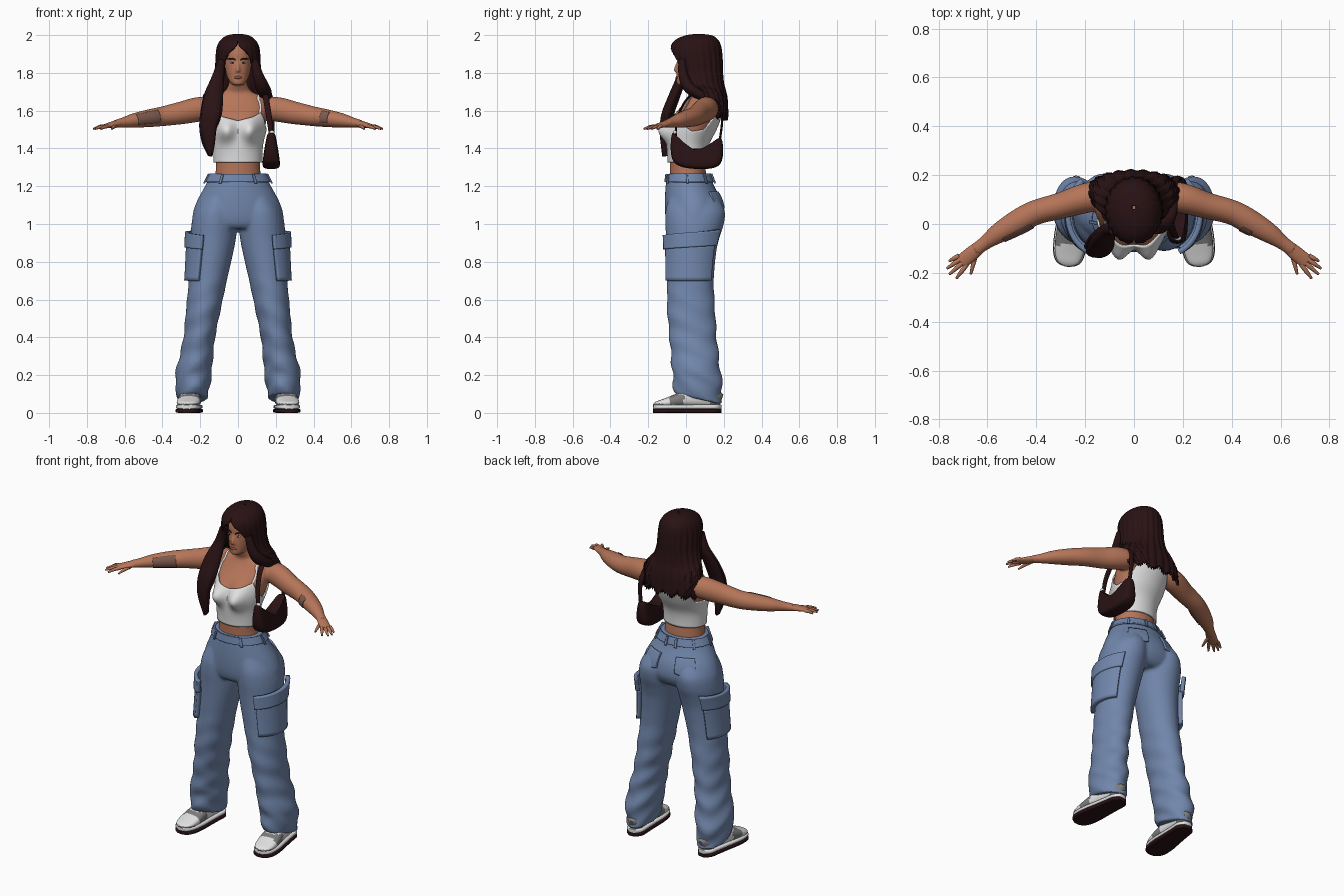
import bpy, bmesh
from math import sin, cos, pi, exp
from mathutils import Vector

if "Cube" in bpy.data.objects:
    bpy.data.objects.remove(bpy.data.objects["Cube"])


def material(name, rgb):
    m = bpy.data.materials.new(name)
    m.use_nodes = True
    m.diffuse_color = (*rgb, 1)
    m.node_tree.nodes["Principled BSDF"].inputs["Base Color"].default_value = (*rgb, 1)
    return m


SKIN = material("skin", (.47, .18, .1))
DARK = material("dark brown", (.022, .006, .007))
DENIM = material("denim blue", (.165, .24, .41))
WHITE = material("white", (.75, .75, .75))
GREY = material("grey", (.2, .2, .2))
INK = material("faded ink", (.2, .1, .075))
LIP = material("lip red", (.3, .08, .06))


def dense(rows, k=6):
    """Smoothly interpolate rows of numbers."""
    out, last = [], len(rows) - 1
    for i in range(last):
        quad = [rows[min(max(i + j, 0), last)] for j in (-1, 0, 1, 2)]
        for s in range(k):
            t = s / k
            out.append([b + .5 * t * (c - a + t * (2*a - 5*b + 4*c - d + t * (3*(b - c) + d - a)))
                        for a, b, c, d in zip(*quad)])
    return out + [list(rows[-1])]


def at(rows, x):
    """Linear lookup in rows sorted by their first number."""
    x = min(max(x, rows[0][0]), rows[-1][0])
    for r, s in zip(rows, rows[1:]):
        if x <= s[0]:
            t = (x - r[0]) / max(s[0] - r[0], 1e-9)
            return [p + t * (q - p) for p, q in zip(r, s)]


def skin_over(bm, rows, cap):
    vs = [[bm.verts.new(p) for p in row] for row in rows]
    for r, s in zip(vs, vs[1:]):
        for i in range(len(r) - 1):
            bm.faces.new((r[i], r[i + 1], s[i + 1], s[i]))
    if cap:
        for r in (vs[0], vs[-1]):
            bm.faces.new(r[:-1])


def ring_point(row, a, off=0):
    """Horizontal section: height, centre x, half width, front y, back y; angle 0 is front."""
    z, cx, rx, yf, yb = row[:5]
    return Vector((cx + (rx + off) * sin(a), (yf + yb) / 2 - ((yb - yf) / 2 + off) * cos(a), z))


def chest_point(row, a, off=0):
    p = ring_point(row, a, off)
    if cos(a) > 0:
        p.y -= .06 * exp(-((abs(p.x) - .065) / .045) ** 2 - ((p.z - 1.495) / .055) ** 2)
    return p


def stack(bm, rows, point=ring_point, n=48):
    skin_over(bm, [[point(r, -pi + 2 * pi * i / n) for i in range(n + 1)] for r in rows], True)


def patch(bm, rows, a0, a1, low, high, off, point=ring_point, n=40, m=10):
    """Sheet lying on a stack between two angles and two heights."""
    angles = [a0 + (a1 - a0) * i / n for i in range(n + 1)]
    skin_over(bm, [[point(at(rows, low(a) + (high(a) - low(a)) * j / m), a, off) for a in angles]
                   for j in range(m + 1)], False)


def tube(bm, rows, ref=(0, 0, 1), n=16, k=5, square=1, arc=(0, 2 * pi), cap=True):
    """Sweep: x, y, z, half width, half height."""
    rows, out = dense(rows, k), []
    for i, r in enumerate(rows):
        t = Vector(rows[min(i + 1, len(rows) - 1)][:3]) - Vector(rows[max(i - 1, 0)][:3])
        side = t.cross(Vector(ref)).normalized()
        up = side.cross(t).normalized()
        ring = []
        for j in range(n + 1):
            a = arc[0] + (arc[1] - arc[0]) * j / n
            c, s = [(1 if v > 0 else -1) * abs(v) ** square for v in (cos(a), sin(a))]
            ring.append(Vector(r[:3]) + side * c * max(r[3], .001) + up * s * max(r[4], .001))
        out.append(ring)
    skin_over(bm, out, cap)


def ball(bm, centre, size):
    for v in bmesh.ops.create_uvsphere(bm, u_segments=16, v_segments=10, radius=1)["verts"]:
        v.co = Vector(centre) + v.co * Vector(size)


def finish(name, bm, mats, voxel=0, solid=0, subdiv=0, flip=False, rule=None):
    if flip:
        for v in bm.verts:
            v.co.x *= -1
    bmesh.ops.remove_doubles(bm, verts=bm.verts, dist=1e-5)
    bmesh.ops.recalc_face_normals(bm, faces=bm.faces)
    me = bpy.data.meshes.new(name)
    bm.to_mesh(me)
    ob = bpy.data.objects.new(name, me)
    bpy.context.collection.objects.link(ob)
    for m in mats:
        me.materials.append(m)
    for p in me.polygons:
        p.use_smooth = True
        if rule:
            p.material_index = rule(p.center)
    me.set_sharp_from_angle(angle=.9)
    if voxel:
        r = ob.modifiers.new("merge", 'REMESH')
        r.mode, r.voxel_size, r.use_smooth_shade = 'VOXEL', voxel, True
        s = ob.modifiers.new("soften", 'SMOOTH')
        s.factor, s.iterations = .5, 4
    if solid:
        s = ob.modifiers.new("thickness", 'SOLIDIFY')
        s.thickness, s.offset = solid, 0
    if subdiv:
        ob.modifiers.new("round", 'SUBSURF').levels = subdiv
        ob.modifiers["round"].render_levels = subdiv
    return ob


def make(name, build, mats, pair=False, **kw):
    for flip in ((False, True) if pair else (False,)):
        bm = bmesh.new()
        build(bm)
        finish(("right_" if flip else "left_") + name if pair else name, bm, mats, flip=flip, **kw)
        bm.free()


# Body: torso, head, nose and arms merged
torso = dense([(1.2, 0, .13, -.085, .11), (1.28, 0, .118, -.085, .105), (1.34, 0, .117, -.086, .1),
               (1.42, 0, .121, -.09, .11), (1.5, 0, .14, -.085, .15), (1.57, 0, .155, -.065, .175),
               (1.63, 0, .162, -.02, .175), (1.675, 0, .135, .01, .155), (1.7, 0, .075, .015, .125),
               (1.74, 0, .05, 0, .095), (1.8, 0, .046, 0, .09)])
head = dense([(1.735, 0, .022, -.046, 0), (1.75, 0, .042, -.05, .05), (1.78, 0, .058, -.05, .1),
              (1.82, 0, .067, -.05, .13), (1.86, 0, .073, -.046, .14), (1.9, 0, .075, -.046, .145),
              (1.94, 0, .07, -.036, .14), (1.97, 0, .05, -.01, .11)])
arm = [(.09, .11, 1.615, .045, .04), (.16, .112, 1.612, .06, .06), (.22, .1, 1.605, .06, .065),
       (.3, .075, 1.588, .054, .06), (.4, .048, 1.57, .051, .052), (.47, .012, 1.56, .051, .047),
       (.55, -.035, 1.548, .042, .038), (.61, -.078, 1.537, .029, .026), (.65, -.108, 1.53, .028, .02)]


def body(bm):
    stack(bm, torso, chest_point)
    stack(bm, head)
    tube(bm, [(0, -.04, 1.862, .006, .006), (0, -.054, 1.825, .009, .009), (0, -.055, 1.806, .014, .01)], (0, 1, 0))
    tube(bm, arm, n=24)
    tube(bm, [(-r[0], *r[1:]) for r in arm], n=24)


make("body", body, [SKIN], voxel=.006)


# Hands: palm, four fingers and a thumb
def hand(bm):
    tube(bm, [(.625, -.088, 1.535, .026, .02), (.665, -.122, 1.526, .03, .016), (.708, -.155, 1.517, .029, .01)])
    for bx, by, tx, ty in ((.716, -.13, .757, -.152), (.707, -.142, .766, -.182), (.695, -.153, .756, -.206),
                           (.684, -.165, .727, -.223), (.648, -.125, .668, -.205)):
        tube(bm, [(bx, by, 1.518, .01, .01), ((bx + tx) / 2, (by + ty) / 2, 1.514, .009, .009),
                  (tx, ty, 1.503, .005, .005)], n=10)


make("hand", hand, [SKIN], pair=True)


# Forearm ink plates
def ink(sign, lo, hi, arc):
    rows = [(sign * x, y, z, w + .002, h + .002) for x, y, z, w, h in dense(arm) if lo < x < hi]
    return lambda bm: tube(bm, rows, arc=arc, cap=False, k=2)


make("left_forearm_ink", ink(1, .45, .51, (-.5, .9)), [INK], solid=.003)
make("right_forearm_ink", ink(-1, .43, .56, (pi - .9, pi + .6)), [INK], solid=.003)

# Face details
make("eye", lambda bm: ball(bm, (.03, -.036, 1.854), (.013, .006, .005)), [WHITE], pair=True)
make("iris", lambda bm: ball(bm, (.029, -.039, 1.854), (.0055, .005, .005)), [DARK], pair=True)
make("eyebrow", lambda bm: tube(bm, [(.013, -.045, 1.869, .004, .003), (.033, -.037, 1.876, .004, .004),
                                     (.054, -.018, 1.873, .003, .002)], n=8), [DARK], pair=True)
make("lips", lambda bm: ball(bm, (0, -.047, 1.776), (.022, .008, .008)), [LIP])

# Hair: shell with a face opening, plus front locks
hair_rows = dense([(2, 0, .008, .06, .075, 0), (1.992, 0, .055, 0, .135, 0), (1.97, 0, .086, -.05, .165, 0),
                   (1.94, 0, .103, -.073, .178, .1), (1.9, 0, .109, -.075, .183, .48),
                   (1.85, 0, .111, -.062, .186, .72), (1.8, 0, .115, -.05, .187, .85),
                   (1.74, 0, .135, -.03, .193, 1.1), (1.7, 0, .162, 0, .203, 1.3),
                   (1.65, 0, .185, .03, .212, 1.6), (1.57, 0, .185, .07, .215, 1.9)])


def hair(bm, n=90):
    rows = []
    for r in hair_rows:
        opening, fall = max(r[5], 0), max(0, (1.75 - r[0]) / .18)
        row = []
        for i in range(n + 1):
            a = opening + (2 * pi - 2 * opening) * i / n
            p = ring_point(r, a, .003 * sin(a * 22) * min(1, (2 - r[0]) * 9))
            p.z += fall * (.012 * sin(i * 2.1) - .012 * cos(i * .35))
            row.append(p)
        rows.append(row)
    skin_over(bm, rows, False)


make("hair", hair, [DARK], solid=.014)


def locks(bm):
    for dx, dy, w in ((0, 0, 1), (-.018, .02, .75), (.014, -.012, .6)):
        tube(bm, [(x + dx * f, y + dy * f, z, rw * w, .026 * w) for x, y, z, rw, f in (
            (-.085, -.02, 1.87, .02, 0), (-.105, -.025, 1.78, .032, .4), (-.128, -.065, 1.68, .05, .8),
            (-.14, -.1, 1.59, .055, 1), (-.155, -.112, 1.51, .043, 1), (-.152, -.108, 1.43, .03, .9),
            (-.145, -.1, 1.36, .005, .5))], (0, 1, 0))
    tube(bm, [(.085, -.02, 1.87, .02, .02), (.105, -.015, 1.79, .028, .025), (.127, .01, 1.73, .036, .03),
              (.145, .06, 1.69, .035, .025), (.155, .15, 1.65, .02, .02)], (0, 1, 0))


make("front_locks", locks, [DARK])

# Crop top with thin straps
neckline = [(0, 1.545), (.5, 1.565), (.8, 1.59), (1.2, 1.52), (1.6, 1.49), (2.1, 1.5), (2.5, 1.6), (pi, 1.64)]
make("crop_top", lambda bm: patch(bm, torso, -pi, pi, lambda a: 1.325, lambda a: at(neckline, abs(a))[1],
                                  .008, chest_point, 96, 24), [WHITE], solid=.008)


def strap(bm):
    pts = [chest_point(at(torso, z), .79, .005) for z in (1.58, 1.61, 1.64, 1.665)]
    pts += [Vector((.112, .07, 1.692))]
    pts += [chest_point(at(torso, z), pi - .75, .005) for z in (1.665, 1.63, 1.58)]
    tube(bm, [(*p, .003, .006) for p in pts], (1, 0, 0), n=8)


make("top_strap", strap, [WHITE], pair=True)

# Jeans: hips and two loose legs merged, with soft folds and a sloping hem
hips = dense([(.975, 0, .2, -.08, .15), (1, 0, .235, -.1, .18), (1.05, 0, .24, -.11, .2), (1.12, 0, .218, -.112, .19),
              (1.2, 0, .175, -.108, .15), (1.265, 0, .142, -.1, .125)])
leg = dense([(.075, .24, .08, -.062, .19), (.12, .24, .086, -.067, .19), (.2, .236, .096, -.072, .188),
             (.28, .224, .09, -.078, .176), (.4, .205, .084, -.088, .163), (.55, .183, .092, -.1, .154),
             (.7, .16, .101, -.1, .147), (.85, .139, .114, -.102, .16), (.93, .13, .12, -.105, .178),
             (1, .125, .121, -.11, .2), (1.07, .118, .112, -.108, .205), (1.14, .1, .09, -.09, .17)])


def jeans(bm):
    stack(bm, hips)
    stack(bm, leg)
    stack(bm, [(r[0], -r[1], *r[2:]) for r in leg])
    for v in bm.verts:
        x, y, z = abs(v.co.x), v.co.y, v.co.z
        fold = max(0, 1 - z / .8)
        v.co.y += .008 * fold * sin(48 * z + 22 * x)
        v.co.x += .006 * fold * sin(55 * z + 25 * y) * (1 if v.co.x > 0 else -1)
        v.co.z -= (y - .06) * .3 * max(0, 1 - z / .3)


make("jeans", jeans, [DENIM], voxel=.009)
make("waistband", lambda bm: patch(bm, hips, -pi, pi, lambda a: 1.222, lambda a: 1.268, .004, n=64), [DENIM], solid=.01)


def belt_loops(bm):
    for a in (.55, 1.5, 2.3, 2.95):
        patch(bm, hips, a - .04, a + .04, lambda a: 1.215, lambda a: 1.268, .013, n=3)


make("belt_loops", belt_loops, [DENIM], pair=True, solid=.008)
make("back_pocket", lambda bm: patch(bm, hips, 2.3, 2.88, lambda a: 1.07 + .05 * abs(a - 2.6), lambda a: 1.17,
                                     .006), [DENIM], pair=True, solid=.012)
make("cargo_pocket", lambda bm: patch(bm, leg, .45, 2.45, lambda a: .7, lambda a: .89, .012), [DENIM],
     pair=True, solid=.024)
make("cargo_flap", lambda bm: patch(bm, leg, .4, 2.5, lambda a: .862 + .01 * a, lambda a: .935 + .014 * a, .021),
     [DENIM], pair=True, solid=.022)

# Shoulder bag: sagging pouch, strap and rings
pouch = [(-.07, 1.51), (-.035, 1.42), (.05, 1.39), (.13, 1.41), (.185, 1.48), (.195, 1.4), (.19, 1.31),
         (.12, 1.29), (0, 1.295), (-.075, 1.32), (-.08, 1.42)]


def bag(bm):
    rows = []
    for x, s in ((-.046, .8), (-.034, 1), (0, 1.04), (.034, 1), (.046, .8)):
        ring = [Vector((.176 + x * (1.1 - 3 * (z - 1.3)), .055 + (y - .055) * s, 1.38 + (z - 1.38) * s))
                for y, z in pouch]
        rows.append(ring + ring[:1])
    skin_over(bm, rows, True)


make("bag", bag, [DARK], subdiv=2)
make("bag_strap", lambda bm: tube(bm, [
    (.178, -.055, 1.46, .006, .012), (.165, -.045, 1.56, .006, .015), (.15, 0, 1.655, .006, .016),
    (.145, .06, 1.697, .006, .016), (.155, .14, 1.68, .006, .016), (.175, .19, 1.58, .006, .015),
    (.182, .18, 1.45, .006, .012)], (1, 0, 0), n=12), [DARK])
make("bag_ring", lambda bm: ball(bm, (.18, -.058, 1.485), (.014, .01, .01)), [WHITE])

# Shoes: dark sole, white midsole, white upper with grey panels
outline = [(-.172, .018, .045), (-.155, .045, .06), (-.115, .06, .075), (-.05, .062, .1), (.02, .056, .125),
           (.1, .05, .13), (.155, .045, .12), (.185, .018, .1)]


def shoe_part(low, high, grow, square):
    def build(bm):
        rows = []
        for y, w, top in outline:
            h = (min(high, top) - low) / 2
            rows.append((.252 - .1 * (y - .02), y * (1 + grow / 2), low + h, w + grow, h))
        tube(bm, rows, n=32, square=square)
    return build


def panel(c):
    saddle = -.085 < c.y < -.01 and .045 < c.z < .1
    bumper = c.y < -.12 and c.z < .05
    return int(saddle or bumper or c.y > .13)


make("shoe_sole", shoe_part(0, .022, .006, .4), [DARK], pair=True)
make("shoe_midsole", shoe_part(.02, .044, .004, .5), [WHITE], pair=True)
make("shoe_upper", shoe_part(.03, .2, -.001, .8), [WHITE, GREY], pair=True, rule=panel)
